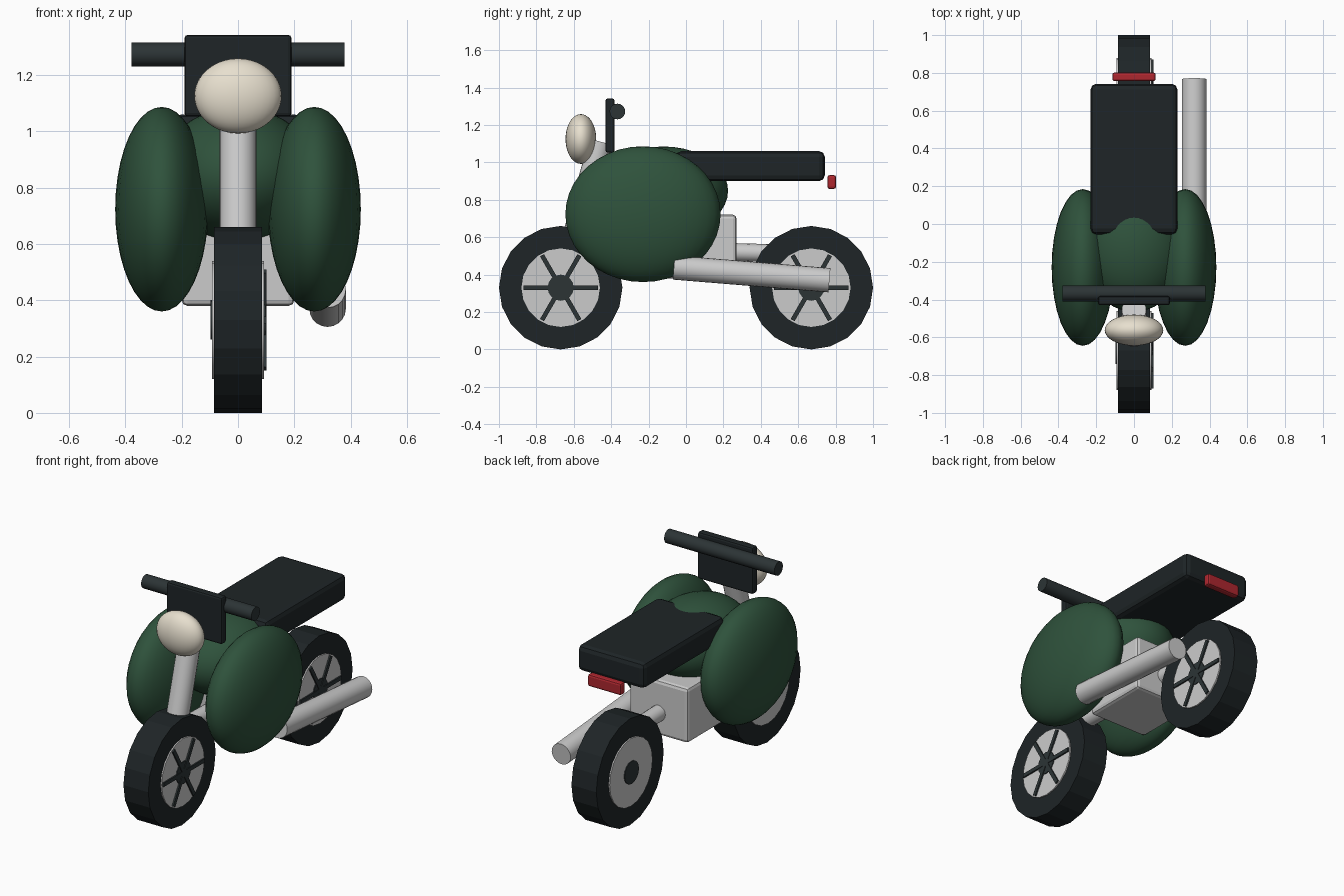
import bpy, math
from mathutils import Vector

if "Cube" in bpy.data.objects:
    bpy.data.objects.remove(bpy.data.objects["Cube"])


def material(name, rgb):
    m = bpy.data.materials.new(name)
    m.diffuse_color = (*rgb, 1)
    m.use_nodes = True
    m.node_tree.nodes["Principled BSDF"].inputs["Base Color"].default_value = m.diffuse_color
    return m


GREEN = material("green_paint", (0.028, 0.085, 0.045))
BLACK = material("black_rubber", (0.013, 0.018, 0.02))
DARK = material("dark_metal", (0.025, 0.034, 0.036))
RED = material("red_lens", (0.42, 0.02, 0.028))
CREAM = material("cream_lens", (0.8, 0.74, 0.62))


def finish(name, mat):
    ob = bpy.context.object
    ob.name = name
    if mat:
        ob.data.materials.append(mat)
    return ob


def tube(name, a, b, r, mat=None, sides=20, smooth=True):
    a, b = Vector(a), Vector(b)
    d = b - a
    # wheels and bars along x keep a vertex row at the lowest point
    rot = (0, math.pi / 2, 0) if abs(d.x) > 0.99 * d.length else d.to_track_quat('Z', 'Y').to_euler()
    bpy.ops.mesh.primitive_cylinder_add(vertices=sides, radius=r, depth=d.length,
                                        location=(a + b) / 2, rotation=rot)
    if smooth:
        bpy.ops.object.shade_smooth_by_angle(angle=math.radians(30))
    return finish(name, mat)


def box(name, lo, hi, mat=None, bevel=0.0, tilt=0.0):
    lo, hi = Vector(lo), Vector(hi)
    bpy.ops.mesh.primitive_cube_add(size=1, location=(lo + hi) / 2, rotation=(tilt, 0, 0))
    ob = finish(name, mat)
    ob.scale = hi - lo
    bpy.ops.object.transform_apply(location=False, rotation=False, scale=True)
    if bevel:
        m = ob.modifiers.new("bevel", 'BEVEL')
        m.width, m.segments = bevel, 2
    return ob


def ellipsoid(name, centre, radii, mat):
    bpy.ops.mesh.primitive_uv_sphere_add(segments=32, ring_count=20, radius=1, location=centre)
    ob = finish(name, mat)
    ob.scale = radii
    bpy.ops.object.transform_apply(location=False, rotation=False, scale=True)
    bpy.ops.object.shade_smooth()
    return ob


# Wheels, with spokes on the right side only
for end, y in (("front", -0.67), ("rear", 0.67)):
    def across(part, x0, x1, r, mat, sides, smooth):
        tube(f"{end}_{part}", (x0, y, 0.33), (x1, y, 0.33), r, mat, sides, smooth)
    across("tyre", -0.085, 0.085, 0.33, BLACK, 20, False)
    across("rim", -0.093, 0.093, 0.21, None, 20, True)
    across("hub", -0.098, 0.098, 0.07, DARK, 16, True)
    for i in range(3):
        box(f"{end}_spoke_bar_{i + 1}", (0.088, y - 0.2, 0.318), (0.102, y + 0.2, 0.342),
            DARK, tilt=i * math.pi / 3)

# Engine, frame tube, fork and exhaust
box("engine_block", (-0.2, -0.15, 0.38), (0.2, 0.27, 0.72), None, 0.02)
tube("frame_tube", (0, -0.5, 0.54), (0, 0.45, 0.515), 0.048, None, 16)
tube("front_fork", (0, -0.63, 0.48), (0, -0.455, 1.11), 0.065)
tube("exhaust_pipe", (0.318, -0.065, 0.438), (0.318, 0.767, 0.37), 0.065)

# Tank and side fairings
ellipsoid("fuel_tank", (0, -0.12, 0.848), (0.28, 0.345, 0.237), GREEN)
for side, s in (("left", -1), ("right", 1)):
    ellipsoid(f"{side}_fairing", (s * 0.271, -0.23, 0.723), (0.165, 0.415, 0.363), GREEN)

# Seat and tail light
box("seat", (-0.23, -0.055, 0.9), (0.23, 0.742, 1.06), BLACK, 0.03)
box("tail_light", (-0.115, 0.756, 0.858), (0.115, 0.802, 0.932), RED, 0.012)

# Headlight, dash panel and handlebar
ellipsoid("headlight", (0, -0.562, 1.125), (0.155, 0.082, 0.133), CREAM)
box("dash_panel", (-0.19, -0.43, 1.052), (0.19, -0.382, 1.342), BLACK, 0.012)
tube("handlebar", (-0.378, -0.367, 1.272), (0.378, -0.367, 1.272), 0.042, DARK, 16)
